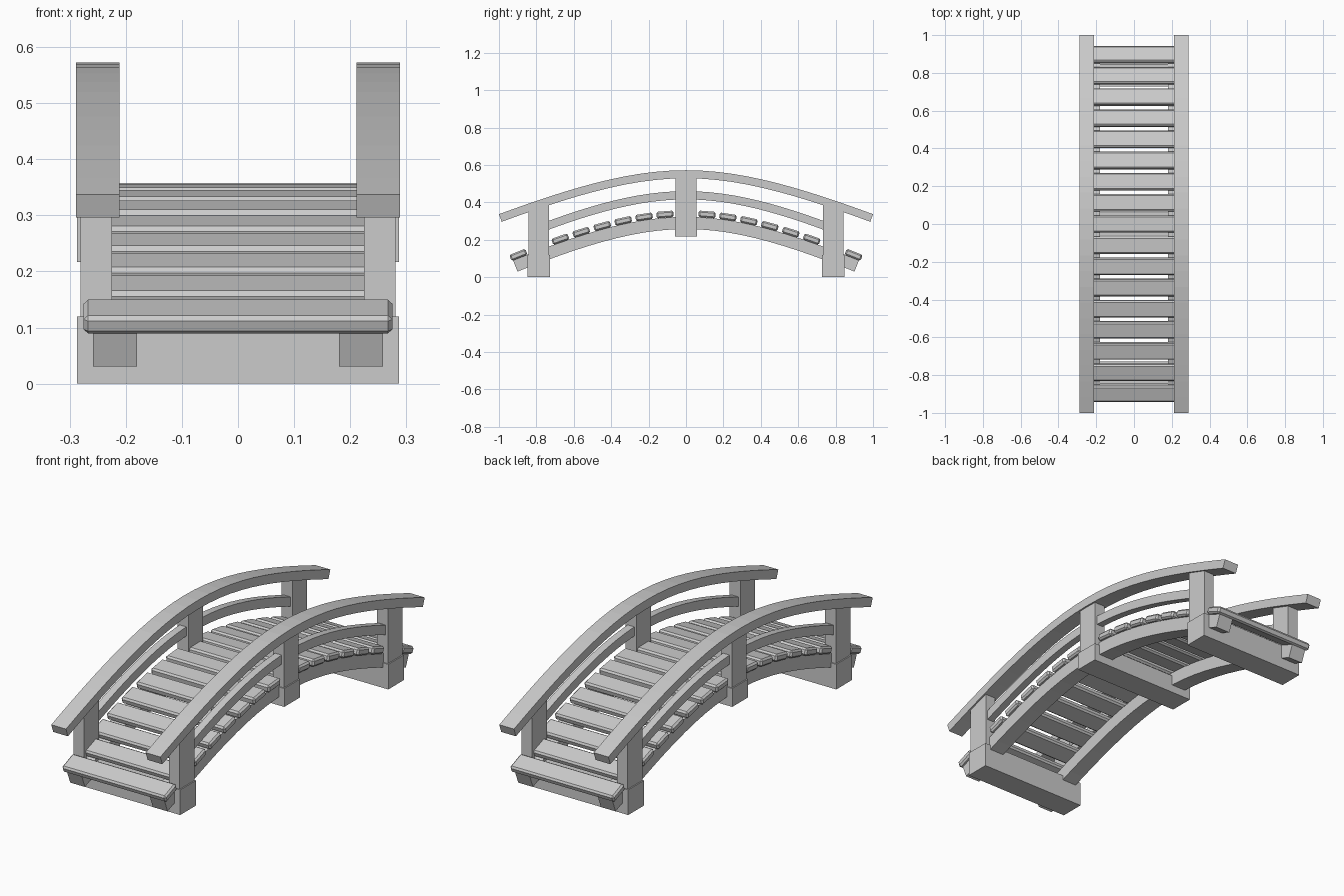
import bpy, bmesh
from math import sqrt, atan
from mathutils import Matrix, Vector

if "Cube" in bpy.data.objects:
    bpy.data.objects.remove(bpy.data.objects["Cube"])


def arc(top, s, a):
    """Arch height and slope functions: rounded crown, nearly straight ends."""
    z = lambda y: top - sqrt(a * a + s * s * y * y) + a
    slope = lambda y: -s * s * y / sqrt(a * a + s * s * y * y)
    return z, slope


def finish(name, bm):
    bmesh.ops.recalc_face_normals(bm, faces=bm.faces)
    mesh = bpy.data.meshes.new(name)
    bm.to_mesh(mesh)
    bm.free()
    ob = bpy.data.objects.new(name, mesh)
    bpy.context.collection.objects.link(ob)
    return ob


def box(name, lo, hi, bevel=0, matrix=Matrix()):
    bm = bmesh.new()
    lo, hi = Vector(lo), Vector(hi)
    bmesh.ops.create_cube(bm, size=1, matrix=Matrix.Translation((lo + hi) / 2)
                          @ Matrix.Diagonal((*(hi - lo), 1)))
    if bevel:
        bmesh.ops.bevel(bm, geom=bm.edges[:], offset=bevel, segments=1,
                        affect='EDGES', profile=0.5)
    bm.transform(matrix)
    return finish(name, bm)


def arched_beam(name, curve, half_len, depth, x0, x1, n=24):
    """Sweep a rectangle along the arch, with square-cut ends."""
    z, slope = curve
    bm = bmesh.new()
    prev = None
    for i in range(n + 1):
        y = half_len * (2 * i / n - 1)
        top = Vector((0, y, z(y)))
        low = top - Vector((0, -slope(y), 1)).normalized() * depth
        ring = [bm.verts.new((x, p.y, p.z))
                for x, p in ((x0, top), (x1, top), (x1, low), (x0, low))]
        if prev:
            for k in range(4):
                m = (k + 1) % 4
                bm.faces.new((prev[k], prev[m], ring[m], ring[k]))
        if i in (0, n):
            bm.faces.new(ring)
        prev = ring
    return finish(name, bm)


handrail = arc(0.572, 0.45, 0.313)
midrail = arc(0.46, 0.5, 0.345)
stringer = arc(0.3225, 0.5, 0.345)
deck = arc(0.34, 0.5, 0.345)

for side, s in (("left", -1), ("right", 1)):
    # Arched rails and supporting stringers
    arched_beam(f"handrail_{side}", handrail, 1.0, 0.043, s * 0.211, s * 0.289)
    arched_beam(f"middle_rail_{side}", midrail, 0.77, 0.044, s * 0.235, s * 0.27)
    arched_beam(f"stringer_{side}", stringer, 0.925, 0.065, s * 0.18, s * 0.258)
    # Posts
    x0, x1 = sorted((s * 0.225, s * 0.281))
    for pos, y, z0, z1 in (("front", -0.787, 0.11, 0.385),
                           ("middle", 0, 0.29, 0.535),
                           ("back", 0.787, 0.11, 0.385)):
        box(f"post_{pos}_{side}", (x0, y - 0.055, z0), (x1, y + 0.055, z1))

# Cross beams under the posts
for pos, y, z0, z1 in (("front", -0.787, 0, 0.12), ("middle", 0, 0.217, 0.305),
                       ("back", 0.787, 0, 0.12)):
    box(f"cross_beam_{pos}", (-0.287, y - 0.06, z0), (0.287, y + 0.06, z1))

# Deck planks following the arch
for i in range(-8, 9):
    y = i * 0.112
    m = Matrix.Translation((0, y, deck[0](y))) @ Matrix.Rotation(atan(deck[1](y)), 4, 'X')
    box(f"plank_{i + 9}", (-0.275, -0.046, -0.0175), (0.275, 0.046, 0.0175), 0.008, m)
